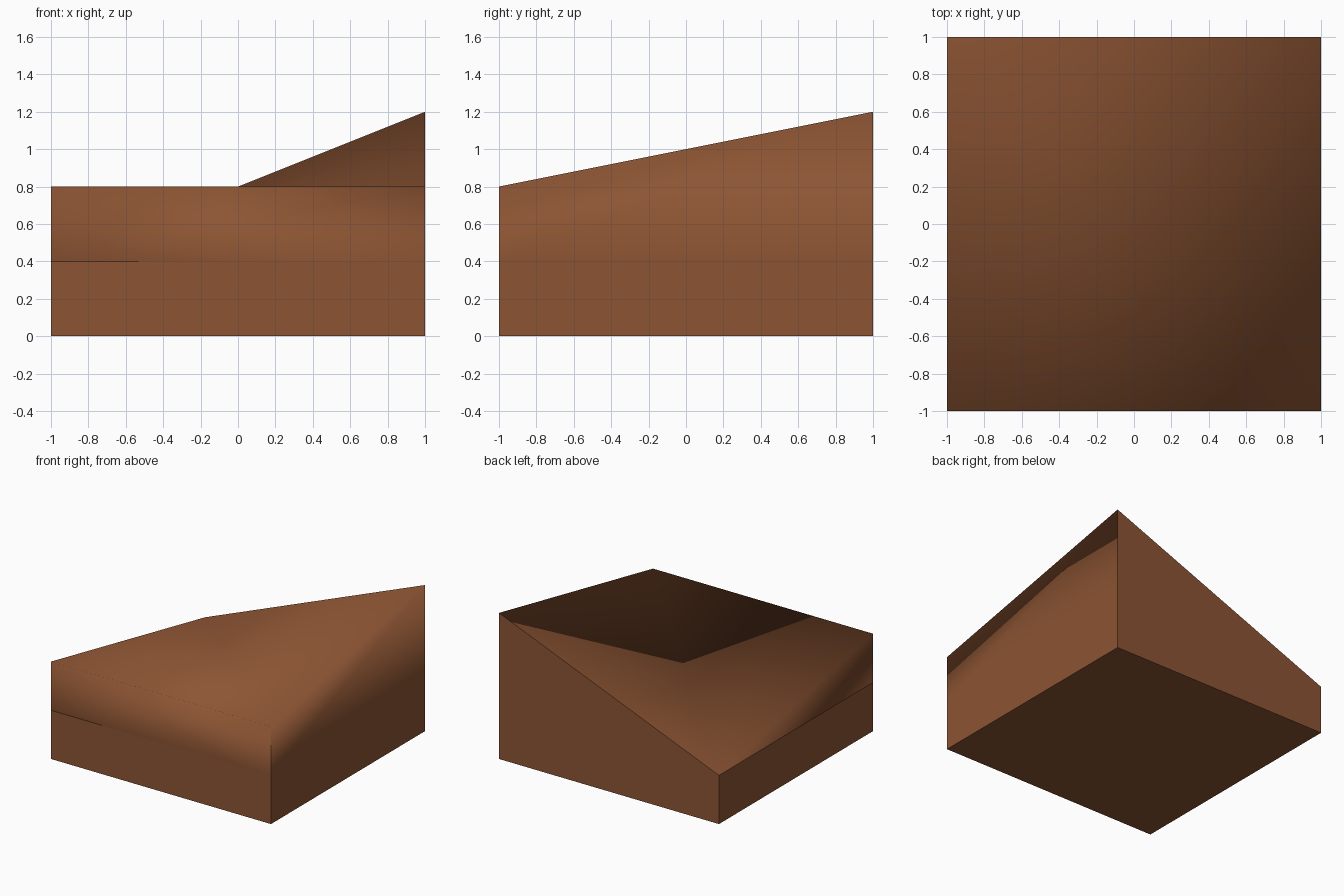
import bpy, bmesh

if "Cube" in bpy.data.objects:
    bpy.data.objects.remove(bpy.data.objects["Cube"])

BASE = 0.4                                                   # height of the straight plinth
CORNERS = [(-1, -1), (1, -1), (1, 1), (-1, 1)]               # front left, front right, back right, back left
RISE = [0.8, 0.8, 1.2, BASE]                                 # top height at each corner

brown = bpy.data.materials.new("earth_brown")
brown.diffuse_color = (0.262, 0.089, 0.033, 1)
brown.use_nodes = True
brown.node_tree.nodes["Principled BSDF"].inputs["Base Color"].default_value = brown.diffuse_color

bm = bmesh.new()
low = [bm.verts.new((x, y, 0)) for x, y in CORNERS]
mid = [bm.verts.new((x, y, BASE)) for x, y in CORNERS]
top = [mid[i] if RISE[i] == BASE else bm.verts.new((*CORNERS[i], RISE[i])) for i in range(4)]

# Plinth: floor and three straight walls, plus one full-height back wall
bm.faces.new(low[::-1])
for i in (0, 1, 3):
    j = (i + 1) % 4
    bm.faces.new((low[i], low[j], mid[j], mid[i]))
bm.faces.new((low[2], low[3], mid[3], top[2], mid[2]))

# Sloped cap: front, right and left upper walls, and a top folded along its valley
cap = [bm.faces.new((mid[0], mid[1], top[1], top[0])),
       bm.faces.new((mid[1], mid[2], top[2], top[1])),
       bm.faces.new((mid[3], mid[0], top[0])),
       bm.faces.new((top[0], top[1], top[3])),
       bm.faces.new((top[1], top[2], top[3]))]

# Only the cap blends softly; its front right upright stays crisp
bmesh.ops.recalc_face_normals(bm, faces=bm.faces[:])
for f in bm.faces:
    f.smooth = True
for e in bm.edges:
    e.smooth = all(f in cap for f in e.link_faces)
bm.edges.get((mid[1], top[1])).smooth = False

mesh = bpy.data.meshes.new("sloped_ground_block")
bm.to_mesh(mesh)
bm.free()
mesh.materials.append(brown)
block = bpy.data.objects.new("sloped_ground_block", mesh)
bpy.context.collection.objects.link(block)
